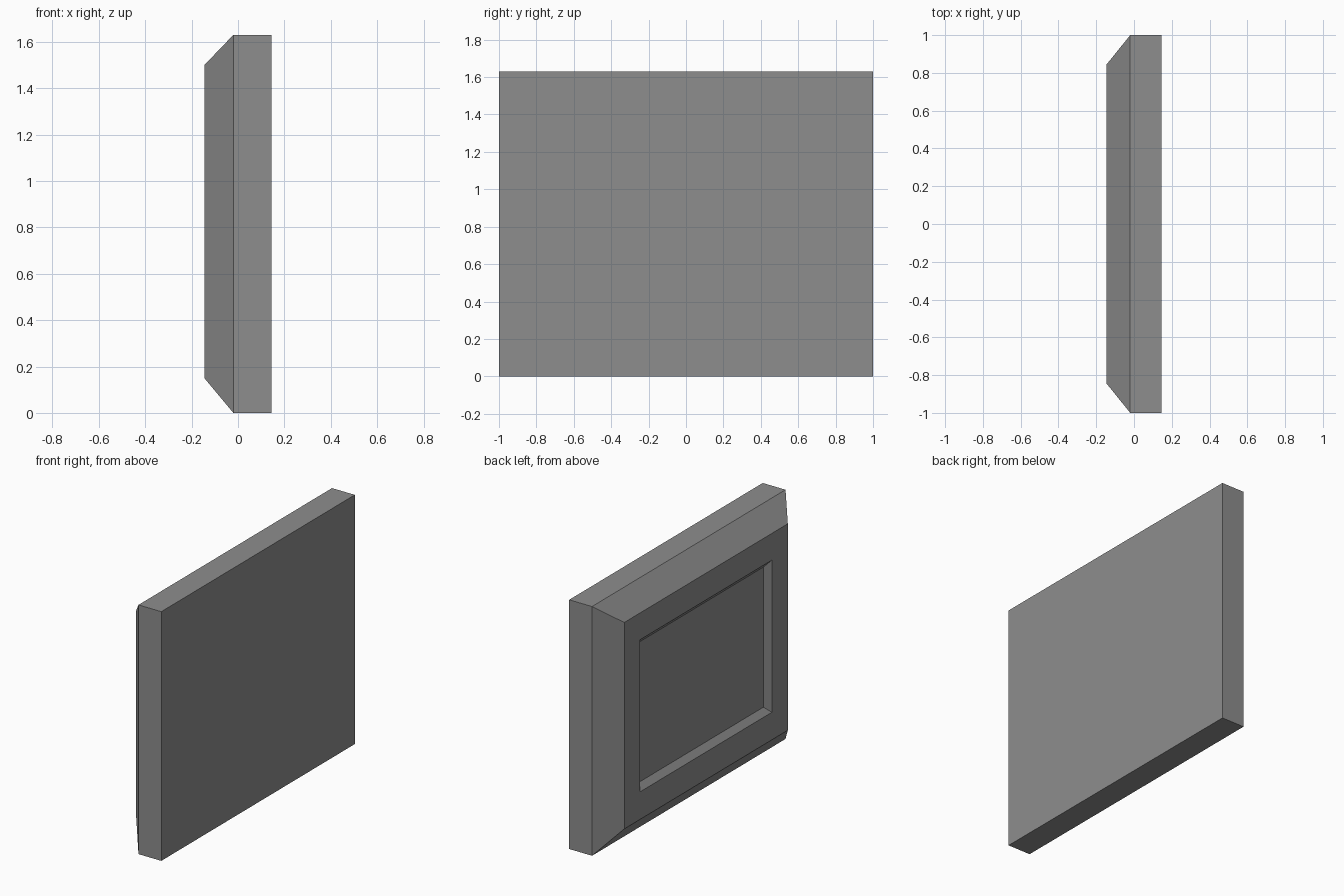
import bpy
import bmesh

old = bpy.data.objects.get("Cube")
if old:
    bpy.data.objects.remove(old, do_unlink=True)

# Single flat grey
grey = bpy.data.materials.new("grey")
grey.use_nodes = True
colour = (0.27, 0.27, 0.27, 1)
grey.diffuse_color = colour
grey.node_tree.nodes["Principled BSDF"].inputs["Base Color"].default_value = colour

# Rectangular sections from back to recess floor: x, y min, y max, z min, z max
sections = [
    (0.145, -1.0, 1.0, 0.0, 1.63),        # flat back
    (-0.02, -1.0, 1.0, 0.0, 1.63),        # start of outer slope
    (-0.145, -0.845, 0.845, 0.15, 1.5),   # face border
    (-0.145, -0.68, 0.68, 0.33, 1.325),   # recess rim
    (-0.112, -0.64, 0.64, 0.37, 1.286),   # recess floor
]

bm = bmesh.new()
rings = [[bm.verts.new((x, y, z)) for y, z in
          ((y0, z0), (y1, z0), (y1, z1), (y0, z1))]
         for x, y0, y1, z0, z1 in sections]
for a, b in zip(rings, rings[1:]):
    for i in range(4):
        j = (i + 1) % 4
        bm.faces.new((a[i], a[j], b[j], b[i]))
bm.faces.new(rings[0])
bm.faces.new(rings[-1])
bmesh.ops.recalc_face_normals(bm, faces=bm.faces)

mesh = bpy.data.meshes.new("recessed_panel")
bm.to_mesh(mesh)
bm.free()
mesh.materials.append(grey)
panel = bpy.data.objects.new("recessed_panel", mesh)
bpy.context.collection.objects.link(panel)
